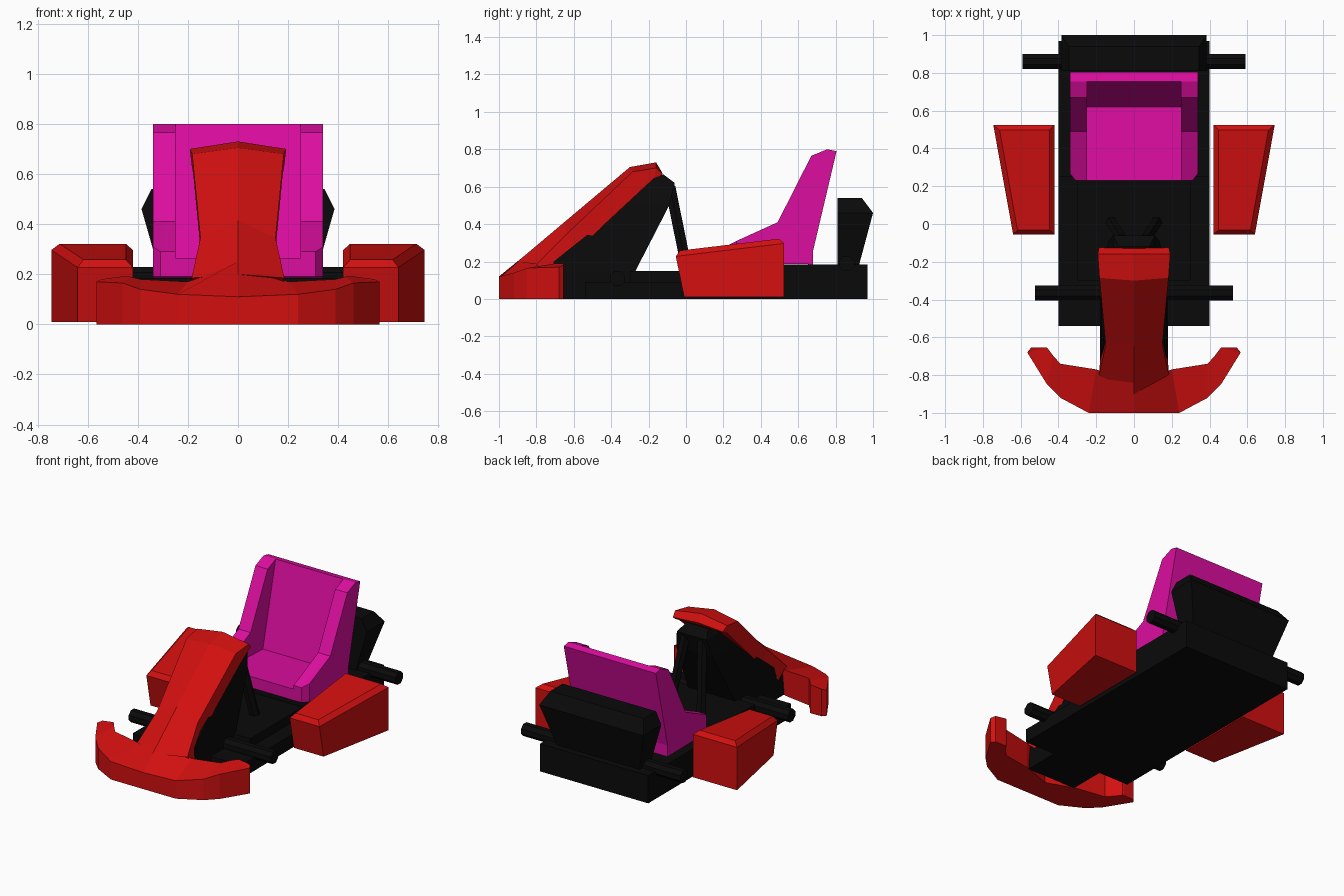
import bpy, bmesh, math
from mathutils import Vector

cube = bpy.data.objects.get("Cube")
if cube:
    bpy.data.objects.remove(cube, do_unlink=True)


def material(name, rgb):
    m = bpy.data.materials.new(name)
    m.use_nodes = True
    col = (*rgb, 1)
    m.diffuse_color = col
    m.node_tree.nodes["Principled BSDF"].inputs["Base Color"].default_value = col
    return m


RED = material("red", (0.65, 0.005, 0.005))
PINK = material("magenta", (0.72, 0.004, 0.35))
BLACK = material("black", (0.003, 0.003, 0.003))


def finish(name, bm, mat):
    bmesh.ops.recalc_face_normals(bm, faces=bm.faces)
    me = bpy.data.meshes.new(name)
    bm.to_mesh(me)
    bm.free()
    me.materials.append(mat)
    ob = bpy.data.objects.new(name, me)
    bpy.context.collection.objects.link(ob)
    return ob


def loft(name, rings, mat, bevel_top=0):
    """Skin matching rings of points and cap both ends."""
    bm = bmesh.new()
    rows = [[bm.verts.new(p) for p in r] for r in rings]
    n = len(rows[0])
    for a, b in zip(rows, rows[1:]):
        for i in range(n):
            j = (i + 1) % n
            bm.faces.new((a[i], a[j], b[j], b[i]))
    bm.faces.new(rows[0])
    bm.faces.new(rows[-1])
    if bevel_top:
        top = set(rows[-1])
        edges = [e for e in bm.edges if set(e.verts) <= top]
        bmesh.ops.bevel(bm, geom=edges, offset=bevel_top, segments=1, affect='EDGES')
    return finish(name, bm, mat)


def prism(name, profile, x0, x1, mat):
    """Extrude a (y, z) profile along x."""
    return loft(name, [[(x, y, z) for y, z in profile] for x in (x0, x1)], mat)


def box(name, x0, x1, y0, y1, z0, z1, mat):
    return prism(name, [(y0, z0), (y1, z0), (y1, z1), (y0, z1)], x0, x1, mat)


def rod(name, a, b, radius, sides, mat):
    a, b = Vector(a), Vector(b)
    q = (b - a).to_track_quat('Z', 'Y')
    ring = [Vector((math.cos(t), math.sin(t), 0)) * radius
            for t in (math.tau * (i + 0.5) / sides for i in range(sides))]
    return loft(name, [[p + q @ v for v in ring] for p in (a, b)], mat)


# Chassis: low tray, raised spine and rear deck
box("chassis_tray", -0.4, 0.4, -0.54, 0.25, 0, 0.09, BLACK)
box("chassis_spine", -0.3, 0.3, -0.3, 0.25, 0.08, 0.15, BLACK)
box("rear_deck", -0.4, 0.4, 0.25, 0.97, 0, 0.185, BLACK)

# Axles
rod("rear_axle", (-0.59, 0.86, 0.19), (0.59, 0.86, 0.19), 0.043, 8, BLACK)
rod("front_axle", (-0.525, -0.365, 0.11), (0.525, -0.365, 0.11), 0.043, 8, BLACK)

# Engine: widest at its rear ridge
engine = [(0.18, 0.925, 0.305), (0.46, 1.0, 0.385), (0.54, 0.94, 0.345)]
loft("engine", [[(-w, 0.81, z), (w, 0.81, z), (w, y, z), (-w, y, z)]
                for z, y, w in engine], BLACK)

# Seat: cushion with backrest, and two side bolsters
prism("seat", [(0.23, 0.19), (0.23, 0.265), (0.62, 0.25), (0.755, 0.8),
               (0.805, 0.79), (0.68, 0.26), (0.68, 0.185)], -0.26, 0.26, PINK)
bolster = [(0.49, 0.41), (0.67, 0.765), (0.755, 0.8), (0.805, 0.79),
           (0.68, 0.26), (0.68, 0.185)]
for side, s in (("left", 1), ("right", -1)):
    rings = []
    for x, front in ((0.25, 0.23), (0.31, 0.23), (0.34, 0.27)):
        prof = [(front, 0.19), (front, 0.29 + (front - 0.23) / 2)] + bolster
        rings.append([(s * x, y, z) for y, z in prof])
    loft(side + "_bolster", rings, PINK)

# Side pods: widen and rise toward the rear
for side, s in (("left", 1), ("right", -1)):
    low = [(0.42, -0.01, 0.01), (0.64, -0.01, 0.01), (0.745, 0.525, 0.01), (0.42, 0.525, 0.01)]
    high = [(0.42, -0.06, 0.255), (0.64, -0.06, 0.255), (0.745, 0.525, 0.325), (0.42, 0.525, 0.325)]
    loft(side + "_side_pod",
         [[(s * x, y, z) for x, y, z in r] for r in (low, high)], RED, 0.028)

# Front bumper: (x, outer y, outer z, inner y, inner z, inner x)
half = [(0, -1.0, 0.11, -0.84, 0.25, 0), (0.24, -1.0, 0.12, -0.77, 0.17, 0.2),
        (0.39, -0.92, 0.14, -0.74, 0.18, 0.39), (0.46, -0.85, 0.165, -0.695, 0.19, 0.43),
        (0.565, -0.68, 0.17, -0.655, 0.19, 0.46), (0.545, -0.655, 0.18, -0.653, 0.19, 0.47)]
path = [(-1, p) for p in half[:0:-1]] + [(1, p) for p in half]
loft("front_bumper", [[(s * xo, yo, 0), (s * xo, yo, zo), (s * xi, yi, zi), (s * xi, yi, 0)]
                      for s, (xo, yo, zo, yi, zi, xi) in path], RED)

# Nose fairing: ridge (y, z), half width, edge (y, z), underside (y, z)
nose = [((-0.9, 0.2), 0.185, (-0.8, 0.185), (-0.72, 0.12)),
        ((-0.645, 0.415), 0.15, (-0.64, 0.345), (-0.59, 0.255)),
        ((-0.3, 0.705), 0.183, (-0.285, 0.68), (-0.23, 0.59)),
        ((-0.16, 0.73), 0.192, (-0.16, 0.70), (-0.17, 0.645)),
        ((-0.13, 0.68), 0.185, (-0.125, 0.67), (-0.14, 0.655))]
loft("nose_fairing", [[(0, *c), (w, *e), (w * 0.97, *u), (-w * 0.97, *u), (-w, *e)]
                      for c, w, e, u in nose], RED)

# Steering support under the fairing, tapering upward
support = [(0.0, -0.78, -0.27, 0.18), (0.15, -0.77, -0.27, 0.175),
           (0.5, -0.33, -0.09, 0.135), (0.62, -0.2, -0.06, 0.11), (0.665, -0.16, -0.12, 0.08)]
loft("steering_support", [[(-w, y0, z), (w, y0, z), (w, y1, z), (-w, y1, z)]
                          for z, y0, y1, w in support], BLACK)

# Steering struts
for side, s in (("left", 1), ("right", -1)):
    rod(side + "_strut", (s * 0.12, 0.01, 0.13), (s * 0.06, -0.085, 0.6), 0.032, 6, BLACK)
